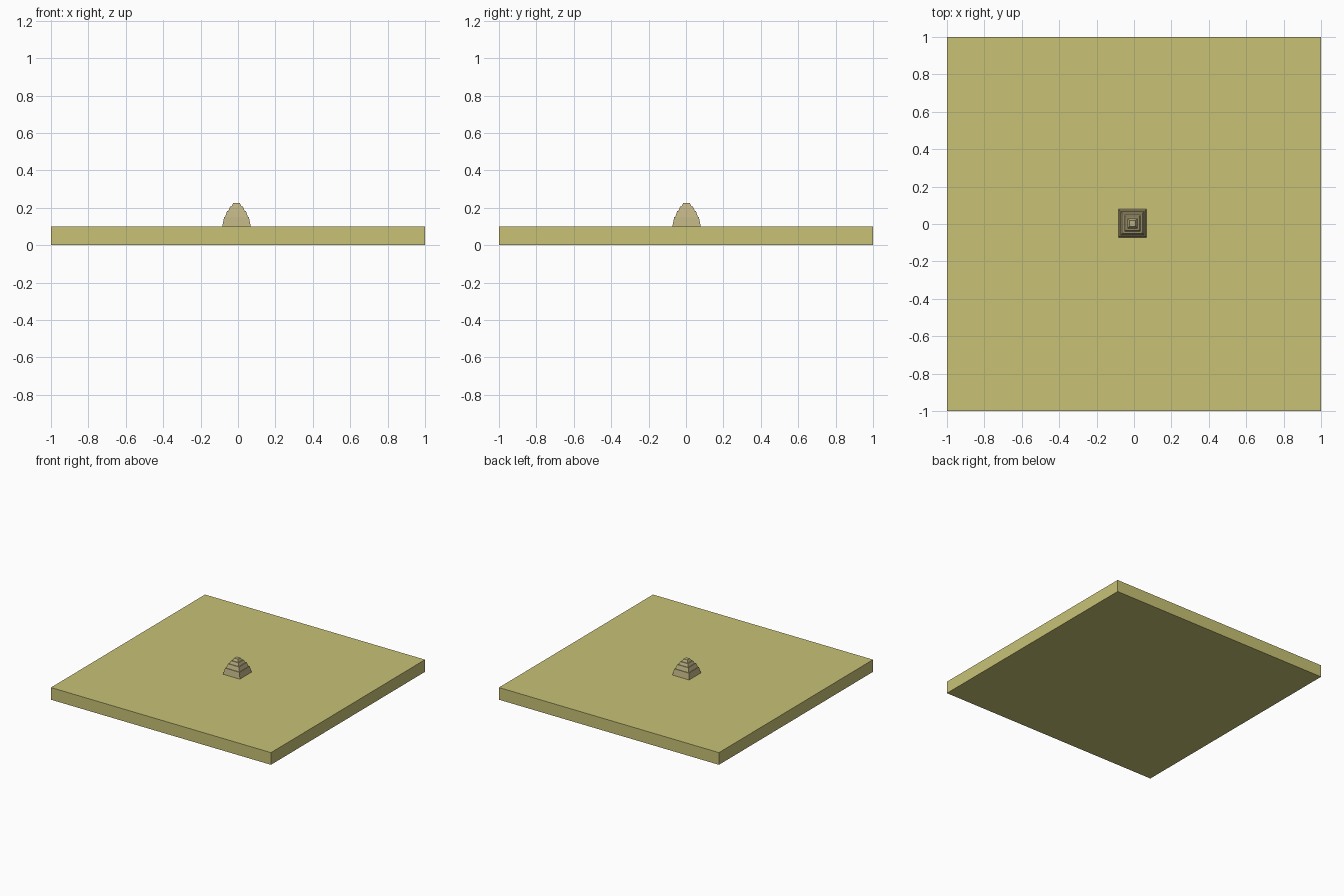
import bpy, math

if "Cube" in bpy.data.objects:
    bpy.data.objects.remove(bpy.data.objects["Cube"])

def material(name, color):
    m = bpy.data.materials.new(name)
    m.diffuse_color = color
    m.use_nodes = True
    m.node_tree.nodes["Principled BSDF"].inputs["Base Color"].default_value = m.diffuse_color
    return m

sand = material("sand", (0.58, 0.54, 0.18, 1))
stone = material("stone", (0.5, 0.43, 0.22, 1))

# Square ground slab
bpy.ops.mesh.primitive_cube_add(size=1, location=(0, 0, 0.05))
slab = bpy.context.object
slab.name = "ground_slab"
slab.scale = (2, 2, 0.1)
slab.data.materials.append(sand)

# Stepped pyramid: tapered square tiers (bottom z, top z, bottom half width, top half width)
tiers = [
    (0.100, 0.150, 0.076, 0.066),
    (0.150, 0.183, 0.061, 0.050),
    (0.183, 0.206, 0.044, 0.034),
    (0.206, 0.226, 0.027, 0.017),
]
for i, (z0, z1, h0, h1) in enumerate(tiers):
    bpy.ops.mesh.primitive_cone_add(
        vertices=4, radius1=h0 * math.sqrt(2), radius2=h1 * math.sqrt(2),
        depth=z1 - z0, location=(-0.008, 0.003, (z0 + z1) / 2),
        rotation=(0, 0, math.pi / 4))
    tier = bpy.context.object
    tier.name = f"pyramid_tier_{i + 1}"
    tier.data.materials.append(stone)
